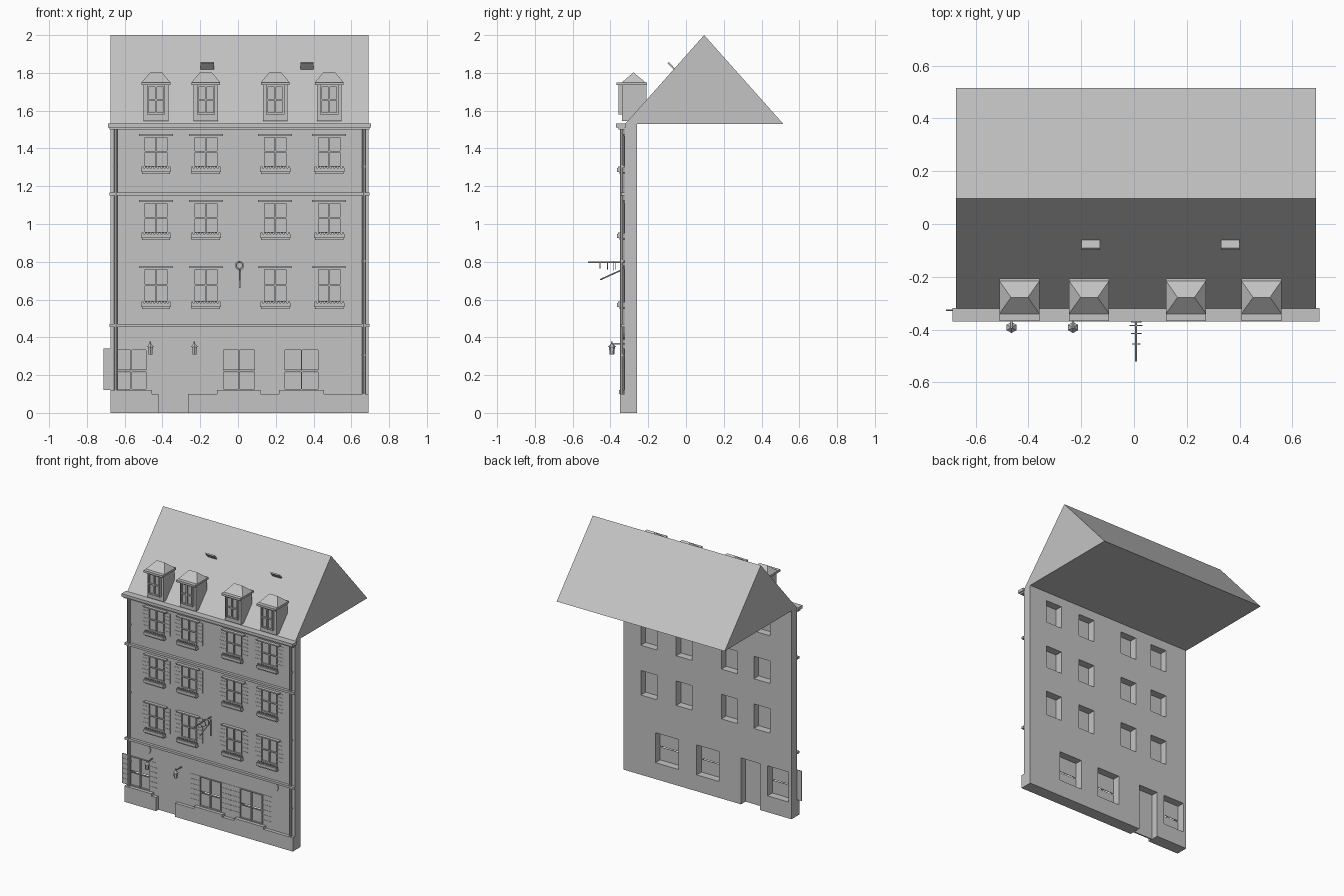
import bpy, bmesh, math
from mathutils import Vector, Matrix

cube = bpy.data.objects.get("Cube")
if cube:
    bpy.data.objects.remove(cube, do_unlink=True)

grey = bpy.data.materials.new("plain_grey")
grey.use_nodes = True
COLOR = (0.55, 0.55, 0.55, 1)
grey.diffuse_color = COLOR
grey.node_tree.nodes["Principled BSDF"].inputs["Base Color"].default_value = COLOR


def finish(name, bm):
    bmesh.ops.recalc_face_normals(bm, faces=bm.faces)
    mesh = bpy.data.meshes.new(name)
    bm.to_mesh(mesh)
    bm.free()
    mesh.materials.append(grey)
    ob = bpy.data.objects.new(name, mesh)
    bpy.context.collection.objects.link(ob)
    return ob


def box(bm, x0, x1, y0, y1, z0, z1):
    size = Matrix.Diagonal((x1 - x0, y1 - y0, z1 - z0, 1))
    mid = Matrix.Translation(((x0 + x1) / 2, (y0 + y1) / 2, (z0 + z1) / 2))
    bmesh.ops.create_cube(bm, size=1, matrix=mid @ size)


def boxes(name, items):
    bm = bmesh.new()
    for item in items:
        box(bm, *item)
    return finish(name, bm)


def rod(bm, a, b, r1, r2=None, sides=8):
    a, b = Vector(a), Vector(b)
    d = b - a
    m = Matrix.Translation((a + b) / 2) @ d.to_track_quat('Z', 'Y').to_matrix().to_4x4()
    bmesh.ops.create_cone(bm, cap_ends=True, segments=sides, radius1=r1,
                          radius2=r1 if r2 is None else r2, depth=d.length, matrix=m)


LEFT, RIGHT = -0.675, 0.69
FRONT, BACK, EAVE = -0.325, -0.26, 1.53
COLUMNS = (-0.434, -0.17, 0.197, 0.483)
FLOORS = ((0.585, 0.765), (0.95, 1.115), (1.30, 1.465))
GROUND = ((-0.65, -0.48), (-0.085, 0.095), (0.243, 0.43))
GROUND_Z = (0.12, 0.34)
DOOR = (-0.42, -0.265)
HALF = 0.065
upper = [(x - HALF, x + HALF, z0, z1) for x in COLUMNS for z0, z1 in FLOORS]
ground = [(a, b, *GROUND_Z) for a, b in GROUND]

# Wall with window and door openings
wall = boxes("house_wall", [(LEFT, RIGHT, FRONT, BACK, 0, EAVE)])
cutter = boxes("opening_cutter", [(a, b, -0.5, 0, c, d) for a, b, c, d in upper + ground]
               + [(*DOOR, -0.5, 0, -0.1, 0.34)])
cutter.hide_render = True
mod = wall.modifiers.new("openings", 'BOOLEAN')
mod.operation, mod.object, mod.solver = 'DIFFERENCE', cutter, 'EXACT'
bpy.context.view_layer.objects.active = wall
bpy.ops.object.modifier_apply(modifier=mod.name)
bpy.data.objects.remove(cutter, do_unlink=True)

# Plinth, string courses, cornice
boxes("plinth", [(LEFT, DOOR[0], -0.35, FRONT, 0, 0.1), (DOOR[1], RIGHT, -0.35, FRONT, 0, 0.1)])
for name, z in (("lower_string_course", 0.455), ("upper_string_course", 1.15)):
    boxes(name, [(LEFT - 0.005, RIGHT + 0.005, -0.345, FRONT, z, z + 0.016)])
boxes("eaves_cornice", [(LEFT - 0.013, RIGHT + 0.013, -0.37, -0.318, 1.512, 1.533),
                        (LEFT - 0.006, RIGHT + 0.006, -0.358, FRONT, 1.5, 1.512)])

# Main roof prism
bm = bmesh.new()
profile = [(-0.322, EAVE), (0.515, EAVE), (0.096, 2.0)]
tri = bm.faces.new([bm.verts.new((LEFT, y, z)) for y, z in profile])
ext = bmesh.ops.extrude_face_region(bm, geom=[tri])
bmesh.ops.translate(bm, vec=(RIGHT - LEFT, 0, 0),
                    verts=[v for v in ext["geom"] if isinstance(v, bmesh.types.BMVert)])
if not tri.is_valid or len(bm.faces) < 5:
    bm.faces.new([v for v in bm.verts if v.co.x < 0])
finish("main_roof", bm)


def window(bm, a, b, z0, z1, y, t=0.007, bar=0.46):
    """Outer frame, mullion and transom."""
    m, h = (a + b) / 2, z0 + (z1 - z0) * bar
    for x0, x1 in ((a, a + t), (b - t, b), (m - t / 2, m + t / 2)):
        box(bm, x0, x1, y, y + 0.012, z0, z1)
    for c, d in ((z0, z0 + t), (z1 - t, z1), (h - t / 2, h + t / 2)):
        box(bm, a, b, y + 0.001, y + 0.011, c, d)


# Window frames, panes and shutters
frames, panes, shutters = bmesh.new(), bmesh.new(), bmesh.new()
for a, b, z0, z1 in upper:
    window(frames, a, b, z0, z1, -0.332, bar=0.5)
    box(panes, a, b, -0.319, -0.315, z0, z1)
for a, b, z0, z1 in ground:
    window(frames, a, b, z0, z1, -0.332)
    box(panes, a, b, -0.319, -0.315, z0, 0.215)
    box(panes, a, b, -0.319, -0.315, 0.228, z1)
for a, b, z0, z1 in upper + ground:
    w = (b - a) / 2 - 0.018
    for x0, x1 in ((a - w, a), (b, b + w)):
        if (a, b) == GROUND[0]:
            x0, x1 = (a - 0.063, a) if x0 < a else (b, b + 0.05)
        box(shutters, x0, x1, -0.327, -0.323, z0, z1)
        for i in range(1, 6):
            z = z0 + (z1 - z0) * i / 6
            box(shutters, x0, x1, -0.329, -0.327, z - 0.002, z + 0.002)
finish("window_frames", frames)
finish("window_panes", panes)
finish("shutters", shutters)

# Lintels, sills and flower boxes
lintels, sills, planters = bmesh.new(), bmesh.new(), bmesh.new()
for a, b, z0, z1 in upper:
    x = (a + b) / 2
    box(lintels, x - 0.09, x + 0.09, -0.348, FRONT, z1 + 0.002, z1 + 0.011)
    box(sills, x - 0.075, x + 0.075, -0.352, FRONT, z0 - 0.036, z0 - 0.024)
    box(planters, x - 0.08, x + 0.08, -0.364, -0.338, z0 - 0.024, z0 - 0.003)
    for i in range(9):
        c = x - 0.072 + 0.018 * i
        box(planters, c - 0.005, c + 0.005, -0.36, -0.342, z0 - 0.003, z0 + 0.004)
for a, b, z0, z1 in ground:
    box(sills, a - 0.025, b + 0.025, -0.355, FRONT, z0 - 0.02, z0)
finish("lintels", lintels)
finish("window_sills", sills)
finish("flower_boxes", planters)

# Door
boxes("front_door", [(*DOOR, -0.322, -0.312, 0, 0.34)])

# Drain pipes
bm = bmesh.new()
for x in (-0.647, 0.665):
    rod(bm, (x, -0.34, 0), (x, -0.34, 1.5), 0.009)
    for z in (0.3, 0.8, 1.3):
        box(bm, x - 0.011, x + 0.011, -0.342, FRONT, z, z + 0.01)
finish("drain_pipes", bm)

# Round plaques under the lower string course
bm = bmesh.new()
for x in (-0.513, 0.524):
    rod(bm, (x, -0.331, 0.422), (x, -0.322, 0.422), 0.033, sides=20)
finish("round_plaques", bm)

# Wall lanterns
bm = bmesh.new()
for x in (-0.464, -0.231):
    y = -0.392
    rod(bm, (x, y, 0.31), (x, y, 0.35), 0.012, 0.016, 6)
    rod(bm, (x, y, 0.35), (x, y, 0.368), 0.021, 0.004, 6)
    rod(bm, (x, y, 0.366), (x, y, 0.378), 0.004, sides=6)
    box(bm, x - 0.003, x + 0.003, y, FRONT, 0.363, 0.369)
finish("wall_lanterns", bm)

# Hanging sign with bracket, discs and stay
bm = bmesh.new()
x = 0.008
rod(bm, (x, -0.52, 0.797), (x, FRONT, 0.797), 0.004)
for y, r in ((-0.455, 0.016), (-0.415, 0.02), (-0.385, 0.025), (-0.372, 0.02)):
    rod(bm, (x, y - 0.002, 0.78), (x, y + 0.002, 0.78), r, sides=12)
rod(bm, (x, -0.455, 0.705), (x, FRONT, 0.764), 0.004)
box(bm, x - 0.004, x + 0.004, -0.333, FRONT, 0.66, 0.78)
finish("hanging_sign", bm)

# Dormers
bodies, roofs, dormer_windows = bmesh.new(), bmesh.new(), bmesh.new()
for x in COLUMNS:
    box(bodies, x - HALF, x + HALF, -0.338, -0.21, 1.545, 1.745)
    box(roofs, x - 0.076, x + 0.076, -0.367, -0.206, 1.735, 1.75)
    base = [roofs.verts.new((x + sx * 0.076, y, 1.75))
            for sx, y in ((-1, -0.34), (1, -0.34), (1, -0.215), (-1, -0.215))]
    r0, r1 = (roofs.verts.new((x + s * 0.032, -0.278, 1.802)) for s in (-1, 1))
    for f in ((base[0], base[1], r1, r0), (base[1], base[2], r1),
              (base[2], base[3], r0, r1), (base[3], base[0], r0), base):
        roofs.faces.new(f)
    window(dormer_windows, x - 0.048, x + 0.048, 1.58, 1.735, -0.357, 0.009, 0.5)
    box(dormer_windows, x - 0.048, x + 0.048, -0.345, -0.337, 1.58, 1.735)
finish("dormer_bodies", bodies)
finish("dormer_roofs", roofs)
finish("dormer_windows", dormer_windows)

# Raised roof hatches
bm = bmesh.new()
tilt = Matrix.Rotation(math.radians(-47), 4, 'X')
for x in (-0.163, 0.365):
    bmesh.ops.create_cube(bm, size=1, matrix=Matrix.Translation((x, -0.077, 1.836))
                          @ tilt @ Matrix.Diagonal((0.07, 0.052, 0.009, 1)))
finish("roof_hatches", bm)
